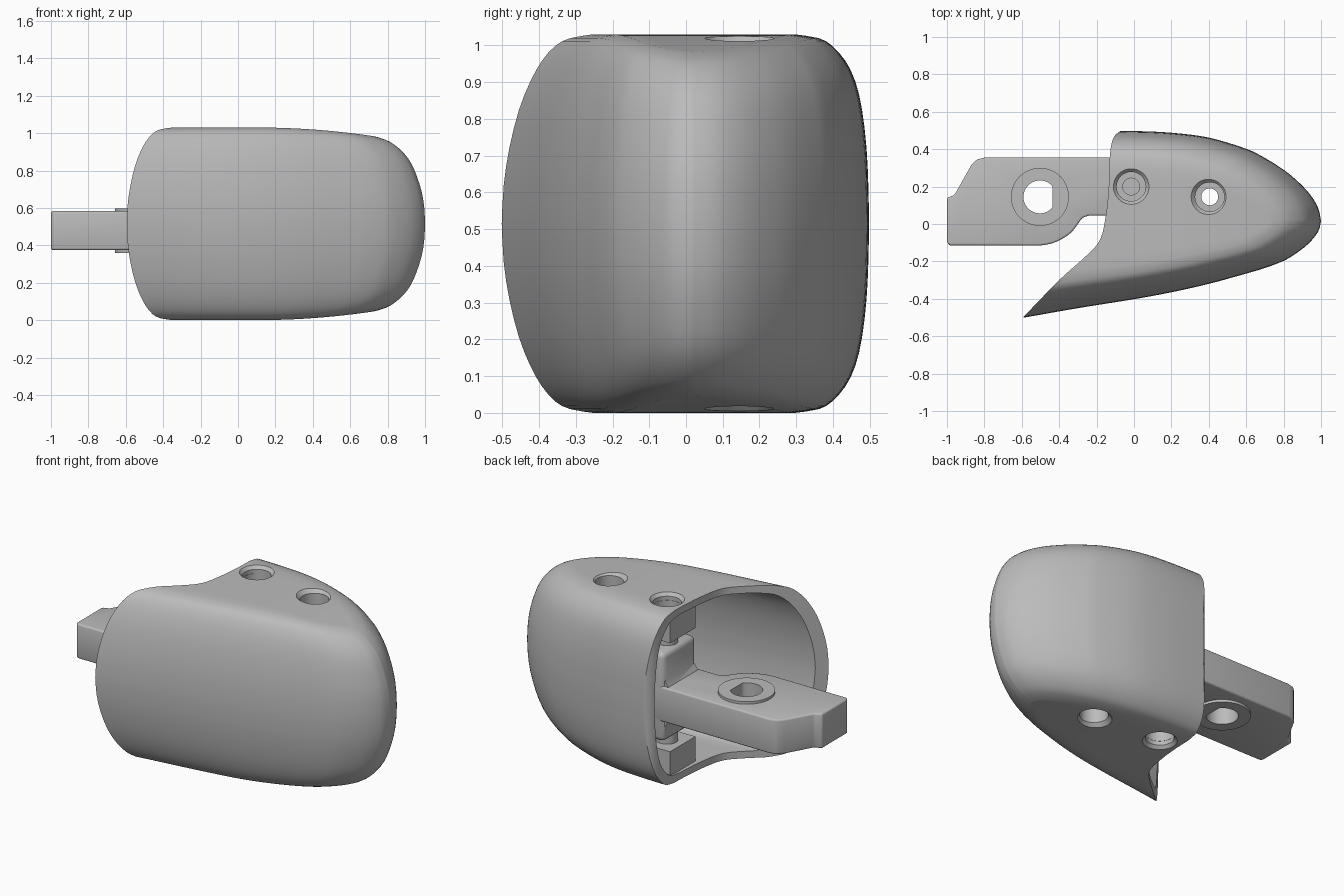
import bpy, bmesh, math

MID = 0.515      # mid height, the model is mirrored about it

if "Cube" in bpy.data.objects:
    bpy.data.objects.remove(bpy.data.objects["Cube"], do_unlink=True)

grey = bpy.data.materials.new("plain_grey")
grey.use_nodes = True
grey.diffuse_color = (0.5, 0.5, 0.5, 1)
for node in grey.node_tree.nodes:
    if node.type == 'BSDF_PRINCIPLED':
        node.inputs["Base Color"].default_value = (0.5, 0.5, 0.5, 1)
        node.inputs["Roughness"].default_value = 0.6


def spline(pts, steps):
    """Catmull-Rom curve through the points."""
    out = []
    for i in range(len(pts) - 1):
        a, b, c, d = (pts[max(i - 1, 0)], pts[i], pts[i + 1], pts[min(i + 2, len(pts) - 1)])
        for s in range(steps):
            u = s / steps
            out.append(tuple(
                q + u / 2 * (r - p + u * (2 * p - 5 * q + 4 * r - w + u * (3 * (q - r) + w - p)))
                for p, q, r, w in zip(a, b, c, d)))
    return out + [tuple(pts[-1])]


def finish(name, bm):
    bmesh.ops.remove_doubles(bm, verts=bm.verts, dist=0.0002)
    bmesh.ops.recalc_face_normals(bm, faces=bm.faces)
    mesh = bpy.data.meshes.new(name)
    bm.to_mesh(mesh)
    bm.free()
    mesh.materials.append(grey)
    ob = bpy.data.objects.new(name, mesh)
    bpy.context.collection.objects.link(ob)
    return ob


def prism(name, pts, z0, z1, top=None):
    """Vertical prism, with an optional different top outline."""
    bm = bmesh.new()
    low = [bm.verts.new((x, y, z0)) for x, y in pts]
    high = [bm.verts.new((x, y, z1)) for x, y in (top or pts)]
    bm.faces.new(low)
    bm.faces.new(high)
    n = len(low)
    for i in range(n):
        j = (i + 1) % n
        bm.faces.new((low[i], low[j], high[j], high[i]))
    return finish(name, bm)


def circle(x, y, r, n=40):
    return [(x + r * math.cos(2 * math.pi * i / n), y + r * math.sin(2 * math.pi * i / n))
            for i in range(n)]


def rect(x0, x1, y0, y1):
    return [(x0, y0), (x1, y0), (x1, y1), (x0, y1)]


def apply(ob, mod):
    with bpy.context.temp_override(object=ob, active_object=ob):
        bpy.ops.object.modifier_apply(modifier=mod.name)


def boolean(ob, other, operation='DIFFERENCE'):
    mod = ob.modifiers.new("boolean", 'BOOLEAN')
    mod.operation = operation
    mod.solver = 'EXACT'
    mod.object = other
    apply(ob, mod)


def bevel(ob, width):
    mod = ob.modifiers.new("round", 'BEVEL')
    mod.width = width
    mod.segments = 3
    mod.limit_method = 'ANGLE'
    apply(ob, mod)


# Plan of the body: x, front y, back y
PLAN = [(-.8, -.535, .5), (-.58, -.499, .5), (-.3, -.45, .5), (0, -.402, .497), (.2, -.365, .488),
        (.4, -.32, .462), (.6, -.265, .402), (.7, -.235, .353), (.8, -.197, .29),
        (.87, -.155, .233), (.93, -.108, .172), (.97, -.063, .115), (.99, -.028, .068),
        (1, .015, .015)]
# Edge rounding: relative height, inset at nose, at front, at back
ROUND = [(0, 0, 0, 0), (.2, .004, .004, .002), (.4, .018, .016, .007), (.6, .045, .036, .019),
         (.75, .075, .06, .037), (.86, .115, .085, .064), (.94, .165, .114, .1),
         (.98, .21, .147, .135), (1, .27, .2, .2)]


def body(name, wall):
    """Loft of rounded sections along x, shrunk by the wall thickness."""
    up = spline(ROUND, 2)
    levels = [(-l[0],) + l[1:] for l in up[:0:-1]] + up
    across = 8
    bm = bmesh.new()
    rings = []
    for x, front, back in spline(PLAN, 4):
        def point(level, y):
            t, nose, front_in, back_in = level
            side = front_in if y < .015 else back_in
            px = x - (nose + wall) * (x + .8) / 1.8
            py = .015 + (y - .015) * (1 - (side + wall) / .48)
            drop = 1 - .13 * (max(min(px, .95) - .1, 0) / .75) ** 2
            return bm.verts.new((px, py, MID + t * (MID * drop - wall)))
        ring = [point(l, front) for l in levels]
        ring += [point(levels[-1], front + (back - front) * k / across) for k in range(1, across)]
        ring += [point(l, back) for l in reversed(levels)]
        ring += [point(levels[0], back + (front - back) * k / across) for k in range(1, across)]
        rings.append(ring)
    n = len(rings[0])
    for a, b in zip(rings, rings[1:]):
        for i in range(n):
            j = (i + 1) % n
            bm.faces.new((a[i], a[j], b[j], b[i]))
    bm.faces.new(rings[0])
    # zip the nose edge together
    tip = rings[-1]
    count = len(levels)
    targets = {}
    for i in range(count):
        targets[tip[count + across - 1 + i]] = tip[count - 1 - i]
    for k in range(across - 1):
        targets[tip[count + k]] = tip[count - 1]
        targets[tip[2 * count + across - 1 + k]] = tip[0]
    bmesh.ops.weld_verts(bm, targetmap=targets)
    return finish(name, bm)


# Hollow shell with a curved slanted opening
shell = body("shell", 0)
cavity = body("cavity_cutter", .042)
edge = spline([(-.66, -.575), (-.584, -.49), (-.4, -.3), (-.25, -.165), (-.18, -.08),
               (-.15, .05), (-.135, .2), (-.13, .35), (-.12, .43), (-.1, .475), (-.06, .505)], 4)
opening = prism("opening_cutter",
                [(-.66, -.7)] + edge + [(-.05, .7), (-1.2, .7), (-1.2, -.7)], -.5, 1.5)
boolean(shell, opening)
boolean(shell, cavity)
cutters = [cavity, opening]
parts = [shell]

# Screw mounts and chamfered recessed holes, top and bottom
for side, sign in (("upper", 1), ("lower", -1)):
    def level(z):
        return MID + sign * (z - MID)
    block = prism(side + "_mount_block", rect(-.118, .11, .08, .32), level(.84), level(.987))
    boss = prism(side + "_screw_boss", circle(.405, .145, .115), level(.86), level(.985))
    for x, y, mount, floor, rim in ((-.015, .2, block, .88, 1.03), (.405, .145, boss, .8, 1.02)):
        pocket = prism("pocket_cutter", circle(x, y, .078), level(.91), level(1.1))
        chamfer = prism("chamfer_cutter", circle(x, y, .076), level(rim - .02), level(rim + .02),
                        circle(x, y, .114))
        screw = prism("screw_cutter", circle(x, y, .045), level(floor), level(.95))
        for cutter in (pocket, chamfer):
            boolean(shell, cutter)
        for cutter in (pocket, screw):
            boolean(mount, cutter)
        cutters += [pocket, chamfer, screw]
        parts.append(mount)

# Arm with a raised washer and a D-shaped hole
curve = spline([(-.5, -.115), (-.44, -.104), (-.385, -.08), (-.335, -.045), (-.3, 0),
                (-.275, .032), (-.24, .045)], 3)
arm = prism("arm", [(-1, -.1), (-.985, -.115)] + curve + [
    (.2, .045), (.2, .355), (-.8, .355), (-.84, .345), (-.87, .315), (-.96, .155), (-1, .14)],
    .375, .583)
bevel(arm, .012)
washer = prism("washer", circle(-.503, .145, .155, 48), .36, .598)
d_hole = prism("d_hole_cutter", [(min(x, -.435), y) for x, y in circle(-.503, .145, .088, 48)],
               .2, .8)
for ob in (arm, washer):
    boolean(ob, d_hole)
cutters.append(d_hole)
parts += [arm, washer]

# Upright root of the arm, flared into it, and its pivot pin
root = prism("arm_root", rect(-.1, .12, .045, .355), .25, .78)
bevel(root, .03)
flare_top = prism("upper_flare", rect(-.13, .12, .06, .34), .57, .615, rect(-.1, .12, .06, .34))
flare_low = prism("lower_flare", rect(-.1, .12, .06, .34), .345, .39, rect(-.13, .12, .06, .34))
for flare in (flare_top, flare_low):
    boolean(root, flare, 'UNION')
    cutters.append(flare)
pin = prism("pivot_pin", circle(-.015, .2, .06), .17, .86)
parts += [root, pin]

for ob in cutters:
    bpy.data.objects.remove(ob, do_unlink=True)

# Smooth shading with sharp edges kept
bpy.ops.object.select_all(action='DESELECT')
for ob in parts:
    ob.select_set(True)
bpy.context.view_layer.objects.active = shell
bpy.ops.object.shade_smooth_by_angle(angle=math.radians(35))
